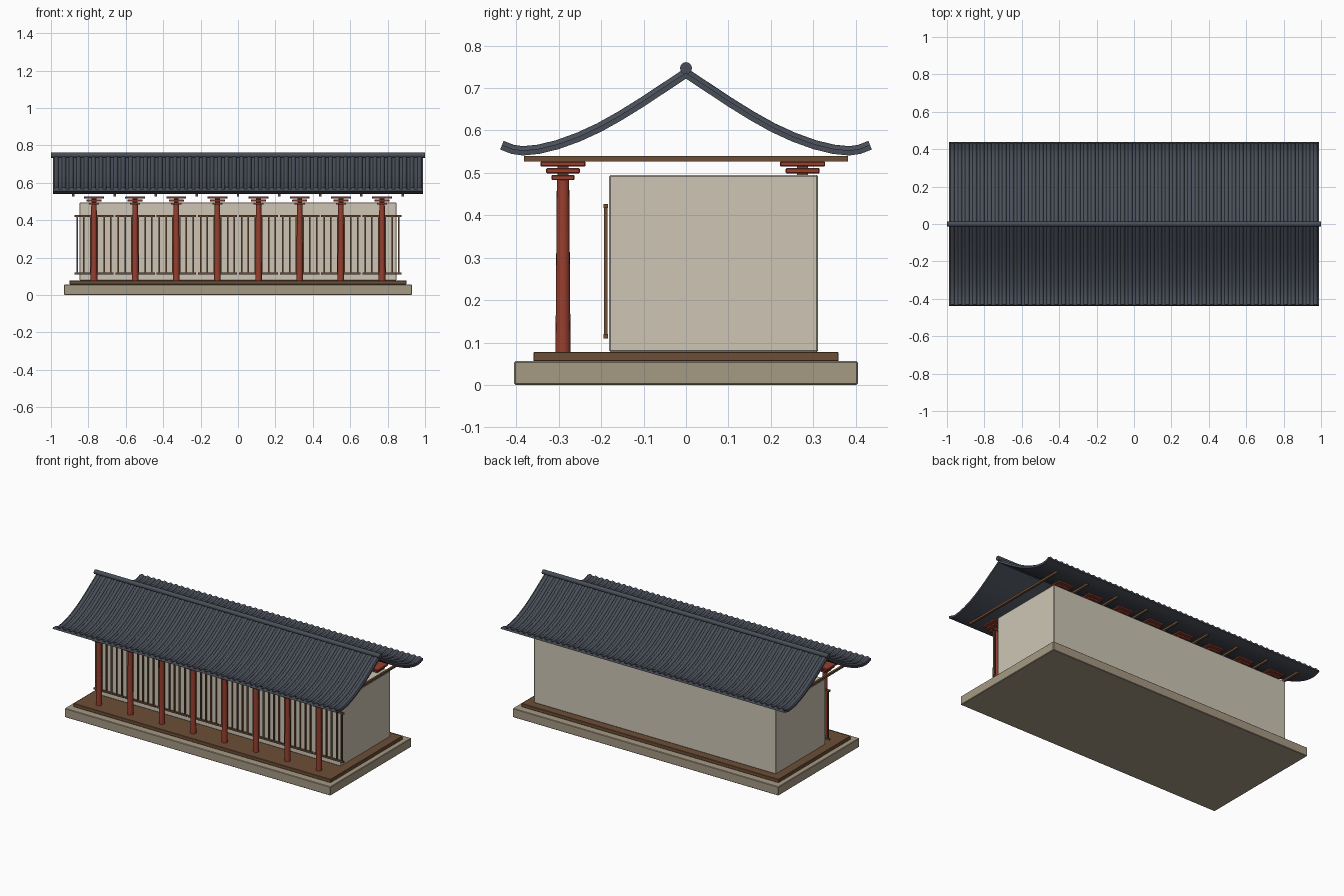
import bpy, bmesh, math
from mathutils import Vector

if "Cube" in bpy.data.objects:
    bpy.data.objects.remove(bpy.data.objects["Cube"], do_unlink=True)


def material(name, rgb):
    m = bpy.data.materials.new(name)
    m.use_nodes = True
    m.diffuse_color = (*rgb, 1)
    m.node_tree.nodes["Principled BSDF"].inputs["Base Color"].default_value = (*rgb, 1)
    return m


STONE = material("warm stone", (0.38, 0.32, 0.23))
WOOD = material("brown wood", (0.15, 0.077, 0.038))
PLASTER = material("cream plaster", (0.62, 0.565, 0.46))
RED = material("red lacquer", (0.31, 0.05, 0.028))
TILE = material("slate tile", (0.066, 0.076, 0.098))


def finish(bm, name, mat, smooth=False):
    bmesh.ops.recalc_face_normals(bm, faces=bm.faces)
    mesh = bpy.data.meshes.new(name)
    bm.to_mesh(mesh)
    bm.free()
    mesh.materials.append(mat)
    ob = bpy.data.objects.new(name, mesh)
    bpy.context.collection.objects.link(ob)
    if smooth:
        bpy.ops.object.select_all(action='DESELECT')
        ob.select_set(True)
        bpy.context.view_layer.objects.active = ob
        bpy.ops.object.shade_smooth_by_angle(angle=math.radians(35))
    return ob


def add_box(bm, x, y, z0, z1, hx, hy):
    verts = bmesh.ops.create_cube(bm, size=1)["verts"]
    for v in verts:
        v.co = Vector((x + v.co.x * 2 * hx, y + v.co.y * 2 * hy,
                       (z0 + z1) / 2 + v.co.z * (z1 - z0)))


def box(name, mat, y, z0, z1, hx, hy, bevel=0.003):
    bm = bmesh.new()
    add_box(bm, 0, y, z0, z1, hx, hy)
    ob = finish(bm, name, mat)
    mod = ob.modifiers.new("soft edges", 'BEVEL')
    mod.width = bevel
    return ob


# Platform, floor and closed room
box("stone_base", STONE, 0, 0, 0.056, 0.93, 0.405)
box("wooden_floor", WOOD, 0, 0.056, 0.078, 0.9, 0.36, 0.002)
box("room_walls", PLASTER, 0.065, 0.078, 0.495, 0.847, 0.246)

BAYS = [0.22 * (i - 3.5) for i in range(8)]
FRONT, BACK = -0.29, 0.275

# Columns and stacked brackets
for n, x in enumerate(BAYS, 1):
    bm = bmesh.new()
    cone = bmesh.ops.create_cone(bm, cap_ends=True, segments=16,
                                 radius1=0.0178, radius2=0.0145, depth=0.41)
    bmesh.ops.translate(bm, verts=cone["verts"], vec=(x, FRONT, 0.283))
    finish(bm, f"column_{n}", RED, True)
    for side, y in (("front", FRONT), ("back", BACK)):
        bm = bmesh.new()
        for z, h in ((0.483, 0.027), (0.499, 0.04), (0.515, 0.053)):
            add_box(bm, x, y, z, z + 0.012, h, h)
        ob = finish(bm, f"{side}_bracket_{n}", RED)
        ob.modifiers.new("soft edges", 'BEVEL').width = 0.002
        bm = bmesh.new()
        add_box(bm, x, y, 0.485, 0.527, 0.013, 0.013)
        finish(bm, f"{side}_bracket_core_{n}", WOOD)

# Rafters across the building
bm = bmesh.new()
for i in range(9):
    add_box(bm, 0.22 * (i - 4), 0, 0.527, 0.54, 0.0065, 0.382)
finish(bm, "rafters", WOOD)

# Lattice screen, one panel per bay
bm = bmesh.new()
for x in BAYS:
    for z in (0.115, 0.422):
        add_box(bm, x, -0.189, z - 0.005, z + 0.005, 0.105, 0.005)
    for k in range(6):
        add_box(bm, x + 0.036 * (k - 2.5), -0.189, 0.115, 0.422, 0.004, 0.004)
finish(bm, "lattice_screen", WOOD)

# Roof slope from ridge to upturned eave, as (distance from ridge, height)
SLOPE = [Vector(p) for p in (
    (0, 0.722), (0.05, 0.689), (0.1, 0.656), (0.15, 0.625), (0.2, 0.597),
    (0.25, 0.574), (0.3, 0.556), (0.345, 0.545), (0.385, 0.541),
    (0.412, 0.545), (0.438, 0.555))]


def slope_normal(i):
    if i == 0:
        return Vector((0, 1.2))
    t = (SLOPE[min(i + 1, len(SLOPE) - 1)] - SLOPE[i - 1]).normalized()
    return Vector((-t.y, t.x))


def sweep(bm, section, side, rows):
    # Carry a closed (x, lift) section along part of the slope
    rings = []
    for i in rows:
        p, n = SLOPE[i], slope_normal(i)
        rings.append([bm.verts.new((x, side * (p.x + n.x * h), p.y + n.y * h))
                      for x, h in section])
    for a, b in zip(rings, rings[1:]):
        for k in range(len(section)):
            j = (k + 1) % len(section)
            bm.faces.new((a[k], a[j], b[j], b[k]))
    bm.faces.new(rings[0])
    bm.faces.new(rings[-1])


RIBS = 50
PITCH = 1.98 / RIBS
for name, side in (("front", -1), ("back", 1)):
    bm = bmesh.new()
    sweep(bm, [(-0.99, 0), (0.99, 0), (0.99, 0.012), (-0.99, 0.012)],
          side, range(len(SLOPE)))
    finish(bm, f"{name}_roof_slab", TILE, True)
    # Round cover tiles running down the slope
    bm = bmesh.new()
    for r in range(RIBS):
        x = PITCH * (r + 0.5) - 0.99
        arc = [(x + 0.012 * math.cos(math.pi * k / 6),
                0.01 + 0.012 * math.sin(math.pi * k / 6)) for k in range(7)]
        sweep(bm, arc, side, range(len(SLOPE)))
    finish(bm, f"{name}_roof_tiles", TILE, True)

# Ridge roll
bm = bmesh.new()
cap = bmesh.ops.create_cone(bm, cap_ends=True, segments=16,
                            radius1=0.014, radius2=0.014, depth=2.0)
for v in cap["verts"]:
    v.co = Vector((v.co.z, v.co.x, v.co.y + 0.747))
finish(bm, "ridge_roll", TILE, True)
